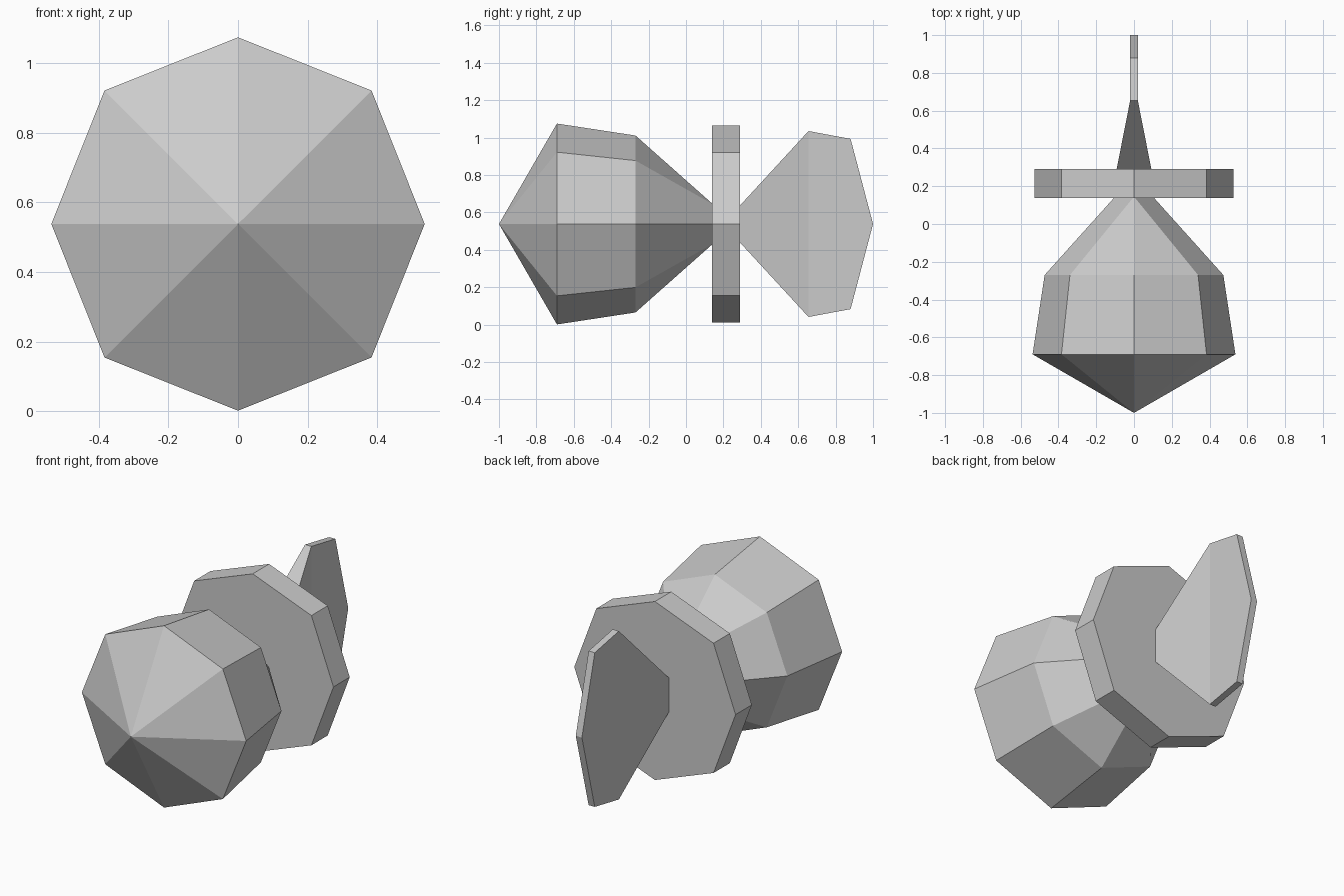
import bpy

if "Cube" in bpy.data.objects:
    bpy.data.objects.remove(bpy.data.objects["Cube"])

ZC = 0.538  # height of the long axis


def make(name, verts, faces):
    me = bpy.data.meshes.new(name)
    me.from_pydata(verts, [], faces)
    me.update()
    ob = bpy.data.objects.new(name, me)
    bpy.context.collection.objects.link(ob)
    return ob


def octagon(y, r, d):
    """Eight-sided ring around the y axis: r on the axes, d on the diagonals."""
    xz = [(r, 0), (d, d), (0, r), (-d, d), (-r, 0), (-d, -d), (0, -r), (d, -d)]
    return [(x, y, ZC + z) for x, z in xz]


def bridge(a, b, n):
    """Quads between ring starting at index a (front) and ring at b (back)."""
    return [(a + i, a + (i + 1) % n, b + (i + 1) % n, b + i) for i in range(n)]


# Body: pointed front, tapered barrel, back narrowing to a four-cornered neck
verts = [(0, -1, ZC)] + octagon(-0.69, 0.537, 0.384) + octagon(-0.27, 0.473, 0.339)
verts += [(0.1, 0.145, ZC), (0, 0.145, ZC + 0.105),
          (-0.1, 0.145, ZC), (0, 0.145, ZC - 0.105)]
faces = [(0, 1 + (i + 1) % 8, 1 + i) for i in range(8)] + bridge(1, 9, 8)
right, top, left, bottom = 17, 18, 19, 20
for diag, side, cap in ((10, 9, top), (12, 13, top), (14, 13, bottom), (16, 9, bottom)):
    neck = right if side == 9 else left
    mid = 11 if cap == top else 15
    faces += [(diag, mid, cap), (side, diag, cap, neck)]
faces.append((17, 18, 19, 20))
body = make("body", verts, faces)

# Collar: thick octagonal disc
verts = octagon(0.138, 0.527, 0.383) + octagon(0.29, 0.527, 0.383)
make("collar", verts, bridge(0, 8, 8) + [tuple(range(8)), tuple(range(8, 16))])

# Tail: wedge flaring into a thin upright fin; (y, half width, half height)
sections = [(0.285, 0.093, 0.095), (0.655, 0.02, 0.497), (0.88, 0.02, 0.455)]
verts = []
for y, w, h in sections:
    verts += [(w, y, ZC + h), (-w, y, ZC + h), (-w, y, ZC - h), (w, y, ZC - h)]
verts += [(0.02, 1.0, ZC), (-0.02, 1.0, ZC)]
faces = [(0, 1, 2, 3)] + bridge(0, 4, 4) + bridge(4, 8, 4)
faces += [(8, 9, 13, 12), (10, 11, 12, 13), (9, 10, 13), (11, 8, 12)]
make("tail_fin", verts, faces)

# Make all faces point outward
import bmesh
for ob in bpy.context.collection.objects:
    bm = bmesh.new()
    bm.from_mesh(ob.data)
    bmesh.ops.recalc_face_normals(bm, faces=bm.faces)
    bm.to_mesh(ob.data)
    bm.free()
